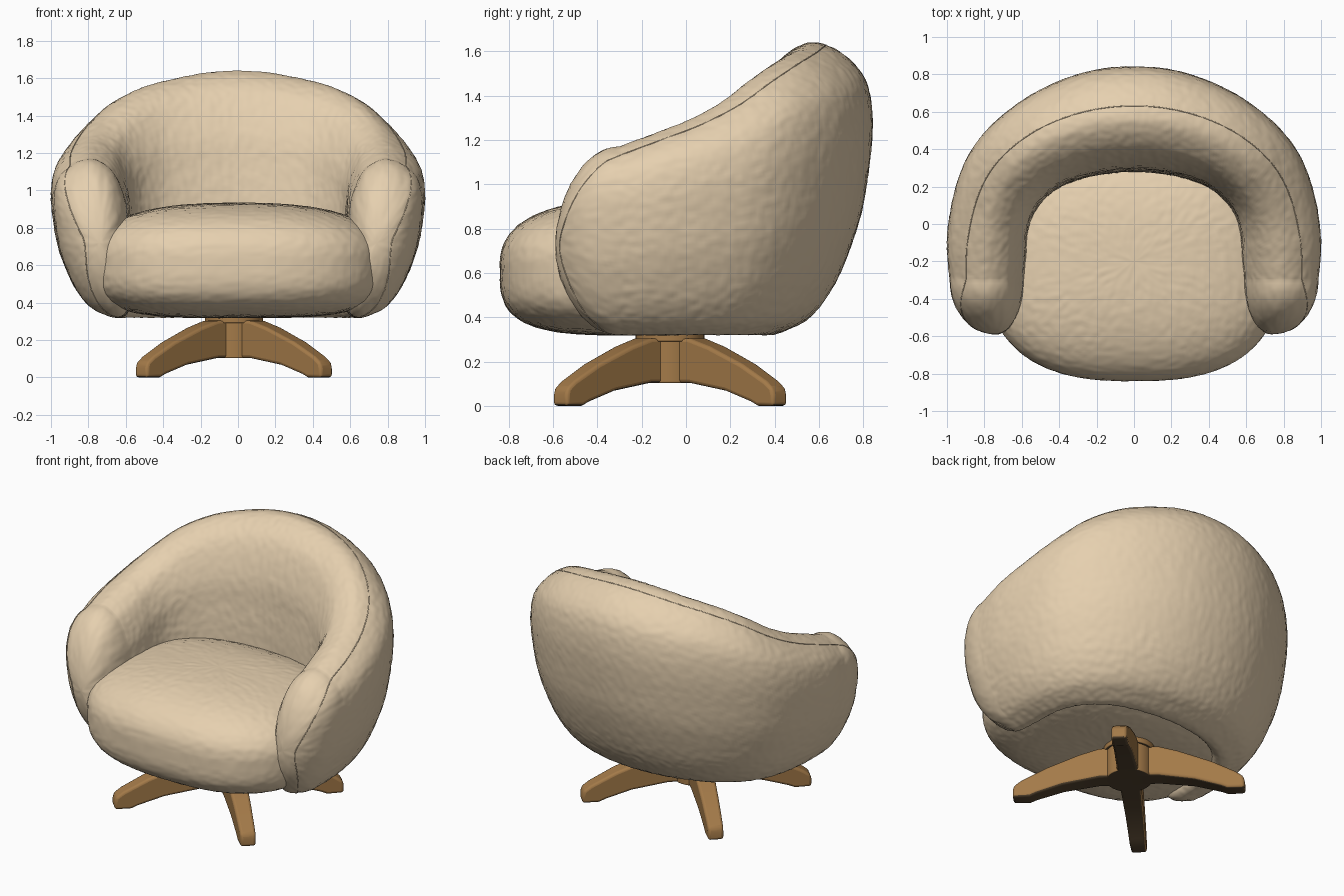
import bpy, bmesh, math
from mathutils import Vector, noise

cube = bpy.data.objects.get("Cube")
if cube:
    bpy.data.objects.remove(cube)


def material(name, rgb):
    m = bpy.data.materials.new(name)
    m.use_nodes = True
    m.diffuse_color = (*rgb, 1)
    m.node_tree.nodes["Principled BSDF"].inputs["Base Color"].default_value = (*rgb, 1)
    return m


fabric = material("beige fabric", (0.79, 0.63, 0.43))
wood = material("warm wood", (0.37, 0.195, 0.066))
dark_wood = material("dark underside", (0.085, 0.055, 0.028))


def spline(points, t, closed=False):
    """Catmull-Rom value at index t of a list of tuples."""
    n = len(points)
    i = math.floor(t) if closed else min(max(math.floor(t), 0), n - 2)
    f = t - i
    pick = (lambda j: points[j % n]) if closed else (lambda j: points[min(max(j, 0), n - 1)])
    return [0.5 * (2 * b + (c - a) * f + (2 * a - 5 * b + 4 * c - d) * f * f
                   + (3 * b - a - 3 * c + d) * f ** 3)
            for a, b, c, d in zip(pick(i - 1), pick(i), pick(i + 1), pick(i + 2))]


def finish(bm, name, mats, angle=180):
    bmesh.ops.recalc_face_normals(bm, faces=bm.faces)
    bm.normal_update()
    if len(mats) > 1:  # undersides take the second colour
        for face in bm.faces:
            face.material_index = int(face.normal.z < -0.5)
    mesh = bpy.data.meshes.new(name)
    bm.to_mesh(mesh)
    bm.free()
    for mat in mats:
        mesh.materials.append(mat)
    obj = bpy.data.objects.new(name, mesh)
    bpy.context.collection.objects.link(obj)
    bpy.ops.object.select_all(action='DESELECT')
    obj.select_set(True)
    bpy.context.view_layer.objects.active = obj
    bpy.ops.object.shade_smooth_by_angle(angle=math.radians(angle))
    return obj


def padded_surface(name, surface, rows, cols):
    """Closed ring-by-ring surface with a faint woven roughness."""
    bm = bmesh.new()
    rings = [[bm.verts.new(surface(r / rows, c / cols)) for c in range(cols)]
             for r in range(rows + 1)]
    for a, b in zip(rings, rings[1:]):
        for c in range(cols):
            d = (c + 1) % cols
            bm.faces.new((a[c], a[d], b[d], b[c]))
    bmesh.ops.remove_doubles(bm, verts=bm.verts, dist=0.0005)
    bmesh.ops.recalc_face_normals(bm, faces=bm.faces)
    bm.normal_update()
    moves = [v.normal * 0.003 * noise.noise(v.co * 30) for v in bm.verts]
    for v, move in zip(bm.verts, moves):
        v.co += move
    return finish(bm, name, [fabric])


# Shell stations from back centre to arm: outer x, y, inner x, y, crest height
half = [(0, .842, 0, .28, 1.64), (.2, .825, .12, .272, 1.63), (.4, .765, .25, .25, 1.6),
        (.6, .66, .38, .205, 1.555), (.78, .51, .48, .13, 1.48), (.9, .34, .54, .04, 1.385),
        (.97, .13, .565, -.06, 1.3), (1, -.1, .57, -.18, 1.23), (.985, -.3, .58, -.3, 1.17)]
stations = [(-a, b, -c, d, h) for a, b, c, d, h in half[:0:-1]] + half

# Wall section: share of the way from outer to inner, share of the height
section = [(.85, 0), (.64, .025), (.49, .065), (.35, .14), (.23, .24), (.10, .4), (.035, .55),
           (0, .7), (.02, .82), (.095, .9), (.27, .97), (.48, 1), (.66, .97), (.81, .9),
           (.94, .75), (.98, .6), (1, .45), (1, .25), (.98, .06)]
BOTTOM, ARM, CAP = 0.32, 8, 1.5


def shell_point(t, k):
    """Point at station t and section index k; arm ends close as domes."""
    body = max(-ARM, min(ARM, t))
    ox, oy, ix, iy, top = spline(stations, body + ARM)
    u, h = spline(section, k, True)
    phi = (abs(t) - abs(body)) / CAP * math.pi / 2
    shrink = max(math.cos(phi), 0)
    u = 0.6 + (u - 0.6) * shrink
    z = BOTTOM + max(h, 0) * (top - BOTTOM)
    z = 0.72 + (z - 0.72) * shrink ** 1.1
    return Vector((ox + (ix - ox) * u, oy + (iy - oy) * u - 0.29 * math.sin(phi), z))


END = ARM + CAP
padded_surface("shell", lambda r, c: shell_point((2 * r - 1) * END, c * len(section)), 250, 190)

# Seat cushion: a soft box, fuller below, wide enough to tuck under the shell
def power(value, n):
    return math.copysign(abs(value) ** (2 / n), value)


def cushion_point(r, c):
    lat, lon = (r - 0.5) * math.pi, c * 2 * math.pi
    n = 3.5 if lat < 0 else 2.5
    ring = power(math.cos(lat), n)
    return Vector((0.79 * ring * power(math.cos(lon), 2.6),
                   -0.2 + 0.64 * ring * power(math.sin(lon), 2.6),
                   0.626 + 0.308 * power(math.sin(lat), n)))


padded_surface("seat_cushion", cushion_point, 120, 220)

# Seam: along the rim, then down the front of each arm
def arm_seam(side, f):
    t = ARM + CAP * (0.72 * math.sin(math.pi * f ** 0.8) + 0.1 * f)
    return shell_point(side * t, 9.7 * (1 - f) + 0.2 * f)


steps = 40
path = [arm_seam(-1, 1 - i / steps) for i in range(steps)]
path += [shell_point(t, 10.5 - 0.8 * (abs(t) / ARM) ** 2)
         for t in (ARM * (i / steps - 1) for i in range(2 * steps + 1))]
path += [arm_seam(1, (i + 1) / steps) for i in range(steps)]
curve = bpy.data.curves.new("seam", 'CURVE')
curve.dimensions = '3D'
curve.bevel_depth = 0.003
curve.bevel_resolution = 2
line = curve.splines.new('POLY')
line.points.add(len(path) - 1)
for point, co in zip(line.points, path):
    point.co = (*co, 1)
curve.materials.append(fabric)
bpy.context.collection.objects.link(bpy.data.objects.new("seam", curve))

# Swivel base
CENTRE = Vector((-0.022, -0.072, 0))


def bevel(obj, width):
    mod = obj.modifiers.new("rounded edges", 'BEVEL')
    mod.width = width
    mod.segments = 3
    mod.limit_method = 'ANGLE'


def disc(name, radius, low, high):
    bm = bmesh.new()
    bmesh.ops.create_cone(bm, cap_ends=True, segments=48, radius1=radius, radius2=radius,
                          depth=high - low)
    bmesh.ops.translate(bm, verts=bm.verts, vec=CENTRE + Vector((0, 0, (low + high) / 2)))
    bevel(finish(bm, name, [wood, dark_wood], 35), 0.006)


disc("hub", 0.14, 0.103, 0.30)
disc("swivel_plate", 0.155, 0.29, 0.34)

leg_profile = [(0, .307), (.18, .303), (.3, .268), (.5, .19), (.65, .113), (.695, .08),
               (.703, .05), (.703, 0), (.6, 0), (.56, .018), (.4, .068), (.18, .103), (0, .103)]
for i, name in enumerate(("back_left", "back_right", "front_right", "front_left")):
    bm = bmesh.new()
    sides = []
    for s in (-1, 1):
        sides.append([bm.verts.new((r, s * (0.068 - 0.03 * r), z)) for r, z in leg_profile])
        bm.faces.new(sides[-1])
    n = len(leg_profile)
    for j in range(n):
        k = (j + 1) % n
        bm.faces.new((sides[0][j], sides[0][k], sides[1][k], sides[1][j]))
    leg = finish(bm, name + "_leg", [wood, dark_wood], 35)
    leg.location = CENTRE
    leg.rotation_euler.z = math.radians(45 + 90 * i)
    bevel(leg, 0.016)
